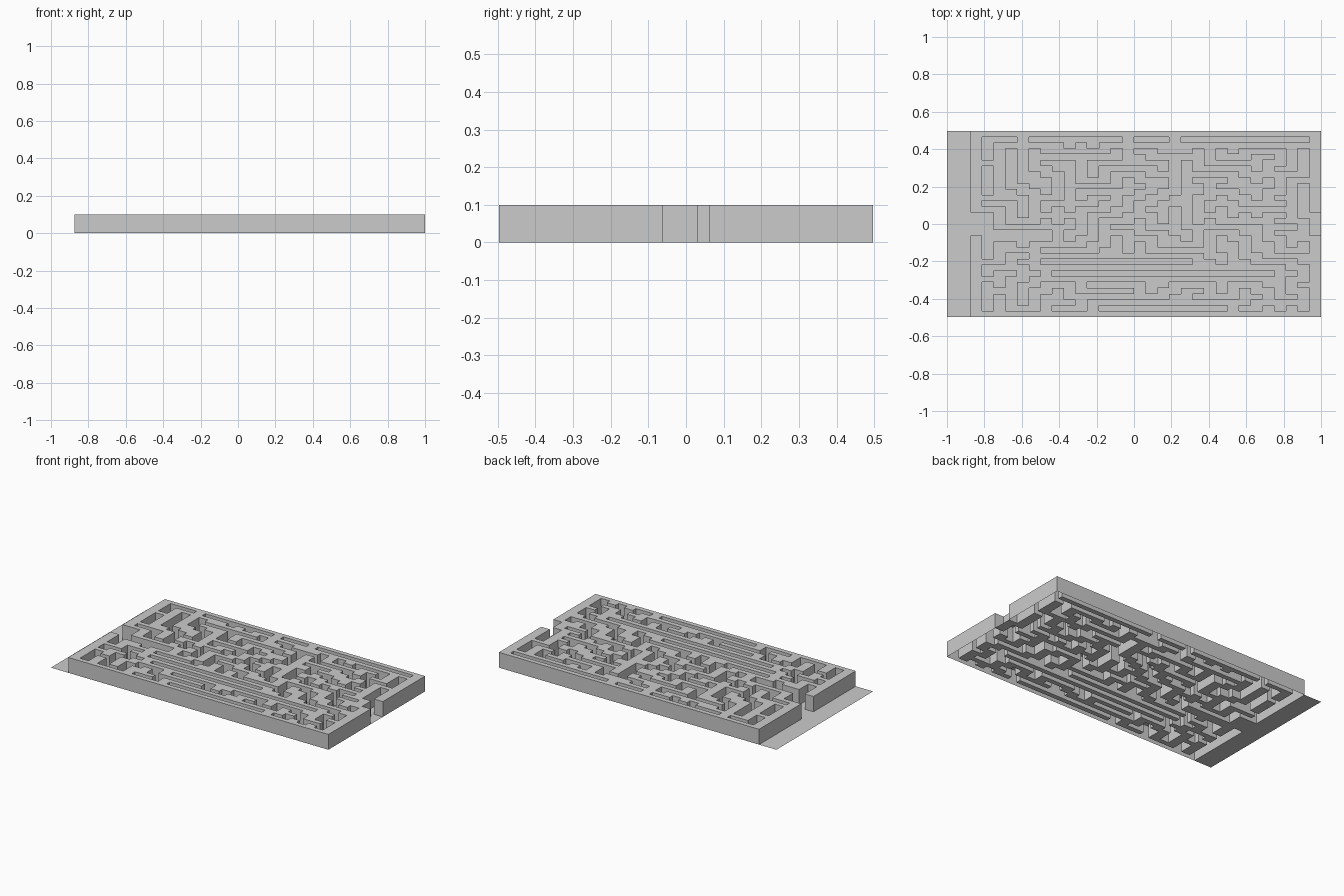
import bpy
import bmesh
import random

if "Cube" in bpy.data.objects:
    bpy.data.objects.remove(bpy.data.objects["Cube"])

random.seed(7)
HEIGHT = 0.1
MARGIN = 2                           # bare floor strip left of the maze
COLS, ROWS = 30, 32                  # cells inside the outer wall outline
DX, DY = 2.0 / (COLS + MARGIN), 0.995 / ROWS


def block(c0, r0, c1, r1):
    """All cells of a rectangle, counted from the back left corner."""
    return {(c, r) for c in range(c0, c1 + 1) for r in range(r0, r1 + 1)}


# Main walls that must stay standing
keep = set()
for rect in ((4, 1, 4, 4), (13, 1, 13, 4), (17, 1, 17, 3), (2, 2, 2, 5),
             (1, 5, 1, 5), (8, 3, 11, 3), (10, 5, 15, 5), (18, 6, 18, 16),
             (7, 19, 8, 19), (8, 23, 16, 23), (19, 23, 25, 23),
             (7, 25, 18, 25), (2, 20, 4, 20), (27, 2, 27, 5)):
    keep |= block(*rect)

# Main corridors, the two gates and the open room by the left gate
floor = set()
for rect in ((1, 1, 3, 1), (5, 1, 12, 1), (14, 1, 16, 1), (18, 1, 28, 1),
             (1, 6, 1, 10), (0, 14, 1, 17), (1, 17, 6, 18), (1, 19, 1, 21),
             (6, 22, 18, 22), (7, 24, 25, 24), (29, 14, 29, 17),
             (28, 9, 28, 14), (1, 26, 1, 30), (11, 30, 21, 30)):
    floor |= block(*rect)

# Side corridors dug at random, always one cell wide with a wall between them
STEPS = ((1, 0), (-1, 0), (0, 1), (0, -1))


def can_dig(c, r, dx, dy):
    if not (0 < c < COLS - 1 and 0 < r < ROWS - 1):
        return False
    if (c, r) in floor or (c, r) in keep:
        return False
    ahead = ((c + dx, r + dy), (c + dy, r + dx), (c - dy, r - dx),
             (c + dx + dy, r + dy + dx), (c + dx - dy, r + dy - dx))
    return not any(cell in floor for cell in ahead)


stack = sorted(floor)
random.shuffle(stack)
while stack:
    c, r = stack[-1]
    moves = [s for s in STEPS if can_dig(c + s[0], r + s[1], *s)]
    if not moves:
        stack.pop()
        continue
    dx, dy = random.choice(moves)
    floor.add((c + dx, r + dy))
    stack.append((c + dx, r + dy))

# Flat floor sheet divided into cells
bm = bmesh.new()
grid = [[bm.verts.new((-1 + i * DX, 0.4975 - j * DY, 0))
         for i in range(COLS + MARGIN + 1)] for j in range(ROWS + 1)]
walls = []
for j in range(ROWS):
    for i in range(COLS + MARGIN):
        face = bm.faces.new((grid[j + 1][i], grid[j + 1][i + 1],
                             grid[j][i + 1], grid[j][i]))
        if i >= MARGIN and (i - MARGIN, j) not in floor:
            walls.append(face)

# Raise the wall cells, leaving them hollow underneath
raised = bmesh.ops.extrude_face_region(bm, geom=walls)["geom"]
bmesh.ops.translate(bm, vec=(0, 0, HEIGHT),
                    verts=[g for g in raised if isinstance(g, bmesh.types.BMVert)])
left = [f for f in walls if f.is_valid]
if left:
    bmesh.ops.delete(bm, geom=left, context="FACES_ONLY")

mesh = bpy.data.meshes.new("maze")
bm.to_mesh(mesh)
bm.free()
maze = bpy.data.objects.new("maze", mesh)
bpy.context.collection.objects.link(maze)
